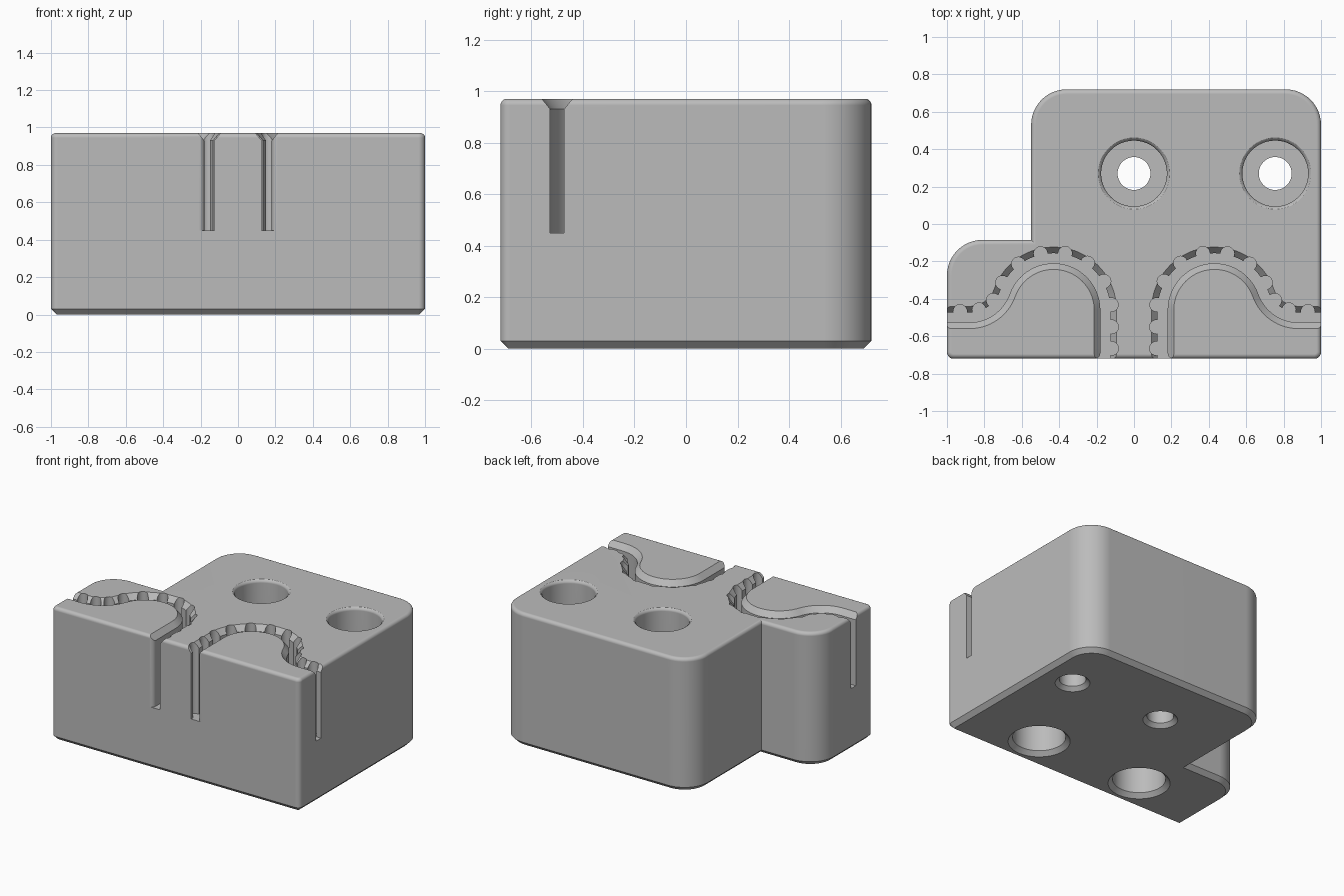
import bpy, bmesh
from math import cos, sin, pi, atan2, hypot, radians

HEIGHT = 0.97
SLOT_WIDTH = 0.054
SLOT_FLOOR = 0.45
PITCH = 0.115

cube = bpy.data.objects.get("Cube")
if cube:
    bpy.data.objects.remove(cube, do_unlink=True)

grey = bpy.data.materials.new("matte_grey")
grey.use_nodes = True
colour = (0.5, 0.5, 0.5, 1)
grey.diffuse_color = colour
grey.node_tree.nodes["Principled BSDF"].inputs["Base Color"].default_value = colour


def loft(bm, rings):
    """Closed solid through rings that share one point count."""
    loops = [[bm.verts.new(p) for p in ring] for ring in rings]
    for a, b in zip(loops, loops[1:]):
        for i in range(len(a)):
            j = (i + 1) % len(a)
            bm.faces.new((a[i], a[j], b[j], b[i]))
    bm.faces.new(list(reversed(loops[0])))
    bm.faces.new(loops[-1])


def make_object(name, bm):
    bmesh.ops.recalc_face_normals(bm, faces=bm.faces)
    mesh = bpy.data.meshes.new(name)
    bm.to_mesh(mesh)
    bm.free()
    mesh.materials.append(grey)
    ob = bpy.data.objects.new(name, mesh)
    bpy.context.collection.objects.link(ob)
    return ob


def circle(x, y, r, z, n):
    return [(x + r * cos(2 * pi * i / n), y + r * sin(2 * pi * i / n), z)
            for i in range(n)]


def turned(bm, x, y, profile, n=48):
    loft(bm, [circle(x, y, r, z, n) for r, z in profile])


# Block outline: corner x, y, radius, first arc angle
CORNERS = [(1, -0.72, 0.035, -90), (1, 0.72, 0.19, 0), (-0.55, 0.72, 0.19, 90),
           (-0.55, -0.085, 0, None), (-1, -0.085, 0.19, 90), (-1, -0.72, 0.035, 180)]


def outline(inset, z):
    pts = []
    for x, y, r, start in CORNERS:
        if start is None:
            pts.append((x + inset, y - inset, z))
            continue
        mid = radians(start + 45)
        cx = x - r * (1 if cos(mid) > 0 else -1)
        cy = y - r * (1 if sin(mid) > 0 else -1)
        for i in range(13):
            a = radians(start + 90 * i / 12)
            pts.append((cx + (r - inset) * cos(a), cy + (r - inset) * sin(a), z))
    return pts


# Block with chamfered base and rounded top edge
fillet = 0.025
rings = [outline(0.03, 0), outline(0, 0.03)]
for i in range(6):
    a = pi / 2 * i / 5
    rings.append(outline(fillet * (1 - cos(a)), HEIGHT - fillet * (1 - sin(a))))
bm = bmesh.new()
loft(bm, rings)
block = make_object("belt_clamp_block", bm)

# Belt path along the smooth slot wall: position and normal to the toothed side
ax, ay, ar = 0.43, -0.46, 0.25
bx, end_y = 0.88, -0.527
dx, gap = bx - ax, ay - end_y
br = (dx * dx + gap * gap - ar * ar) / (2 * (ar + gap))
by = end_y + br
turn = atan2(by - ay, dx)

path = [((0.18, y), (-1, 0)) for y in (-0.8, -0.72, -0.69)]
for i in range(33):
    a = pi + (turn - pi) * i / 32
    path.append(((ax + ar * cos(a), ay + ar * sin(a)), (cos(a), sin(a))))
for i in range(1, 17):
    a = pi + turn + (pi / 2 - turn) * i / 16
    path.append(((bx + br * cos(a), by + br * sin(a)), (-cos(a), -sin(a))))
path.append(((1.1, end_y), (0, 1)))


def strip(side, inner, outer, z):
    """Band around the path, as one closed ring."""
    near = [(side * (p[0] + n[0] * inner), p[1] + n[1] * inner, z) for p, n in path]
    far = [(side * (p[0] + n[0] * outer), p[1] + n[1] * outer, z) for p, n in path]
    return near + far[::-1]


def tooth_points():
    """Tooth centres at even spacing along the belt."""
    travelled, target, offset = 0, 0.055, SLOT_WIDTH + 0.006
    for (p, n), (q, m) in zip(path[1:], path[2:]):
        length = hypot(q[0] - p[0] + 0.02 * (m[0] - n[0]),
                       q[1] - p[1] + 0.02 * (m[1] - n[1]))
        while target <= travelled + length:
            t = (target - travelled) / length
            nx, ny = (n[k] + (m[k] - n[k]) * t for k in (0, 1))
            yield (p[0] + (q[0] - p[0]) * t + nx * offset,
                   p[1] + (q[1] - p[1]) * t + ny * offset)
            target += PITCH
        travelled += length


slots, lips, teeth, mouths = (bmesh.new() for _ in range(4))
for side in (1, -1):
    # Belt slot and its chamfered lip
    loft(slots, [strip(side, 0, SLOT_WIDTH, z) for z in (SLOT_FLOOR, 1.1)])
    loft(lips, [strip(side, -w, SLOT_WIDTH + w, HEIGHT - 0.04 + z)
                for w, z in ((0, 0), (0.045, 0.055))])
    # Rounded tooth pockets
    for x, y in tooth_points():
        loft(teeth, [circle(side * x, y, 0.037, z, 20) for z in (SLOT_FLOOR, 1.1)])
    # Rounded mouth at the front of the slot
    section = [(0.15, -0.8), (0.21, -0.8)]
    section += [(0.21 - 0.03 * sin(a), -0.69 - 0.03 * cos(a))
                for a in (pi / 2 * i / 6 for i in range(7))]
    section.append((0.15, -0.69))
    loft(mouths, [[(side * x, y, z) for x, y in section] for z in (SLOT_FLOOR, 1.1)])

# Counterbored screw holes and blind base holes
holes = bmesh.new()
for x in (0, 0.755):
    turned(holes, x, 0.27, [(0.125, -0.01), (0.088, 0.027), (0.088, 0.5), (0.176, 0.5),
                            (0.176, 0.948), (0.179, 0.959), (0.187, 0.967), (0.2, 0.975)])
for x in (-ax, ax):
    turned(holes, x, ay, [(0.215, -0.01), (0.175, 0.03), (0.175, 0.4)])

# Cut everything out of the block
bpy.ops.object.select_all(action="DESELECT")
bpy.context.view_layer.objects.active = block
block.select_set(True)
for name, bm in (("slot_cutter", slots), ("mouth_cutter", mouths), ("tooth_cutter", teeth),
                 ("lip_cutter", lips), ("hole_cutter", holes)):
    cutter = make_object(name, bm)
    cutter.hide_render = True
    mod = block.modifiers.new(name, "BOOLEAN")
    mod.operation = "DIFFERENCE"
    mod.solver = "EXACT"
    mod.object = cutter
    bpy.ops.object.modifier_apply(modifier=mod.name)
    bpy.data.objects.remove(cutter, do_unlink=True)

# Smooth curved walls, keeping hard edges crisp
bpy.ops.object.shade_smooth_by_angle(angle=radians(30))
weighted = block.modifiers.new("even_shading", "WEIGHTED_NORMAL")
weighted.keep_sharp = True
